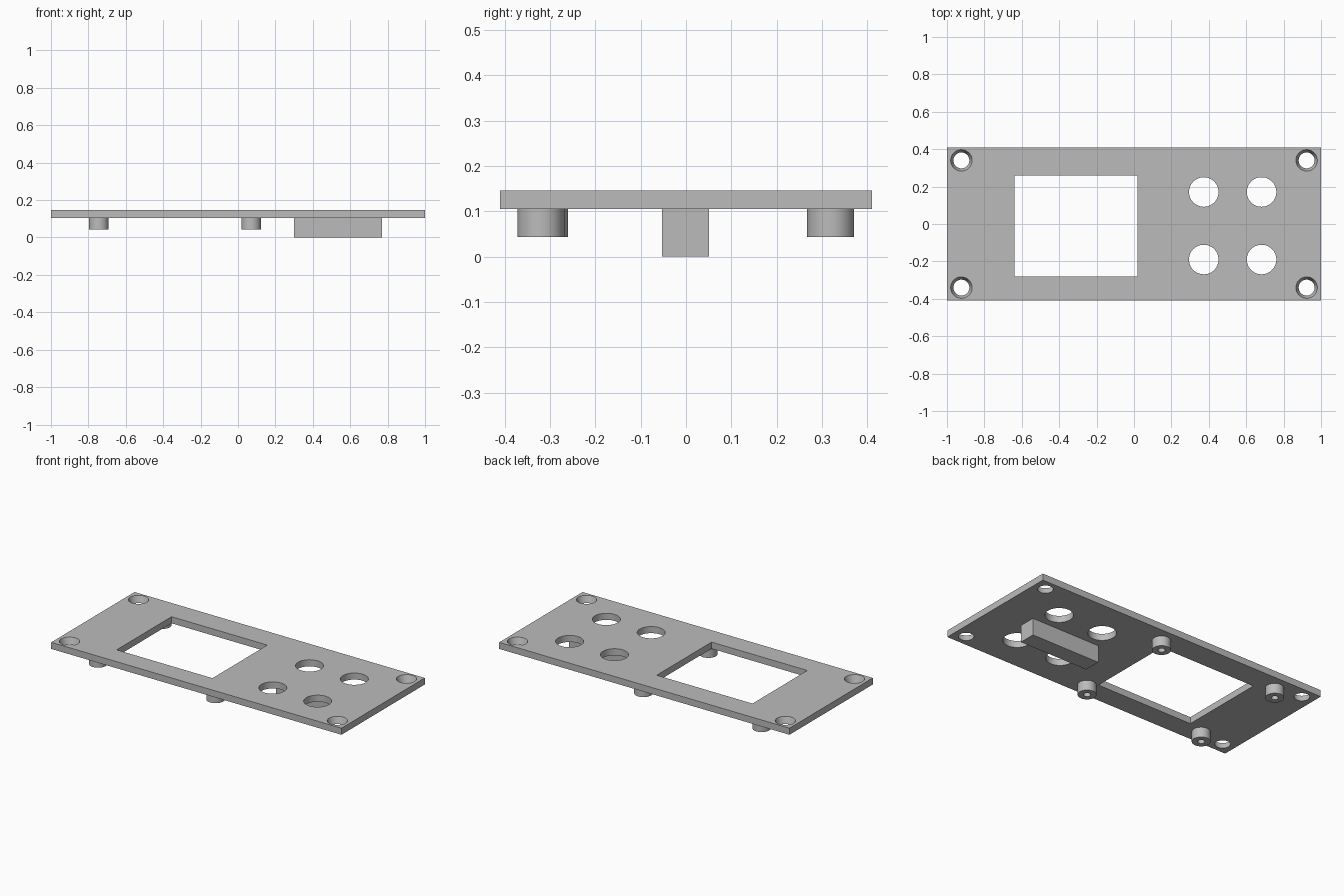
import bpy
import bmesh
from mathutils import Matrix

cube = bpy.data.objects.get("Cube")
if cube:
    bpy.data.objects.remove(cube)

PLATE_BOTTOM, PLATE_TOP = 0.105, 0.146
SEGMENTS = 48

grey = bpy.data.materials.new("plain grey")
grey.use_nodes = True
colour = (0.5, 0.5, 0.5, 1)
grey.diffuse_color = colour
grey.node_tree.nodes["Principled BSDF"].inputs["Base Color"].default_value = colour


def add_box(bm, x0, x1, y0, y1, z0, z1):
    centre = Matrix.Translation(((x0 + x1) / 2, (y0 + y1) / 2, (z0 + z1) / 2))
    size = Matrix.Diagonal((x1 - x0, y1 - y0, z1 - z0, 1))
    bmesh.ops.create_cube(bm, size=1, matrix=centre @ size)


def add_round(bm, x, y, z0, z1, r0, r1):
    bmesh.ops.create_cone(bm, cap_ends=True, segments=SEGMENTS, radius1=r0,
                          radius2=r1, depth=z1 - z0,
                          matrix=Matrix.Translation((x, y, (z0 + z1) / 2)))


def make_object(name, bm):
    mesh = bpy.data.meshes.new(name)
    bm.to_mesh(mesh)
    bm.free()
    mesh.materials.append(grey)
    obj = bpy.data.objects.new(name, mesh)
    bpy.context.collection.objects.link(obj)
    return obj


def cut_and_smooth(obj, cutter):
    mod = obj.modifiers.new("openings", "BOOLEAN")
    mod.operation = "DIFFERENCE"
    mod.solver = "EXACT"
    mod.object = cutter
    bpy.ops.object.select_all(action="DESELECT")
    bpy.context.view_layer.objects.active = obj
    obj.select_set(True)
    bpy.ops.object.modifier_apply(modifier=mod.name)
    bpy.data.objects.remove(cutter)
    bpy.ops.object.shade_smooth_by_angle()


# Face plate with display window, button holes and countersunk corner holes
bm = bmesh.new()
add_box(bm, -1, 1, -0.41, 0.41, PLATE_BOTTOM, PLATE_TOP)
plate = make_object("face_plate", bm)

bm = bmesh.new()
add_box(bm, -0.64, 0.02, -0.28, 0.26, 0.05, 0.2)
for x in (0.373, 0.682):
    for y in (-0.19, 0.171):
        add_round(bm, x, y, 0.05, 0.2, 0.079, 0.079)
for x in (-0.923, 0.923):
    for y in (-0.34, 0.34):
        # The taper runs through the plate, slightly past both faces
        add_round(bm, x, y, PLATE_BOTTOM - 0.01, PLATE_TOP + 0.01, 0.039, 0.061)
cut_and_smooth(plate, make_object("plate_cutter", bm))

# Mounting posts with blind screw holes, open at the bottom
posts = {
    "front_right_post": (-0.745, -0.312),
    "front_left_post": (0.07, -0.32),
    "back_right_post": (-0.745, 0.319),
    "back_left_post": (0.07, 0.319),
}
for name, (x, y) in posts.items():
    bm = bmesh.new()
    add_round(bm, x, y, 0.043, PLATE_BOTTOM + 0.002, 0.052, 0.052)
    post = make_object(name, bm)
    bm = bmesh.new()
    add_round(bm, x, y, 0.02, 0.095, 0.02, 0.02)
    cut_and_smooth(post, make_object("post_cutter", bm))

# Support bar under the button area
bm = bmesh.new()
add_box(bm, 0.3, 0.77, -0.053, 0.051, 0, PLATE_BOTTOM + 0.002)
make_object("support_bar", bm)
